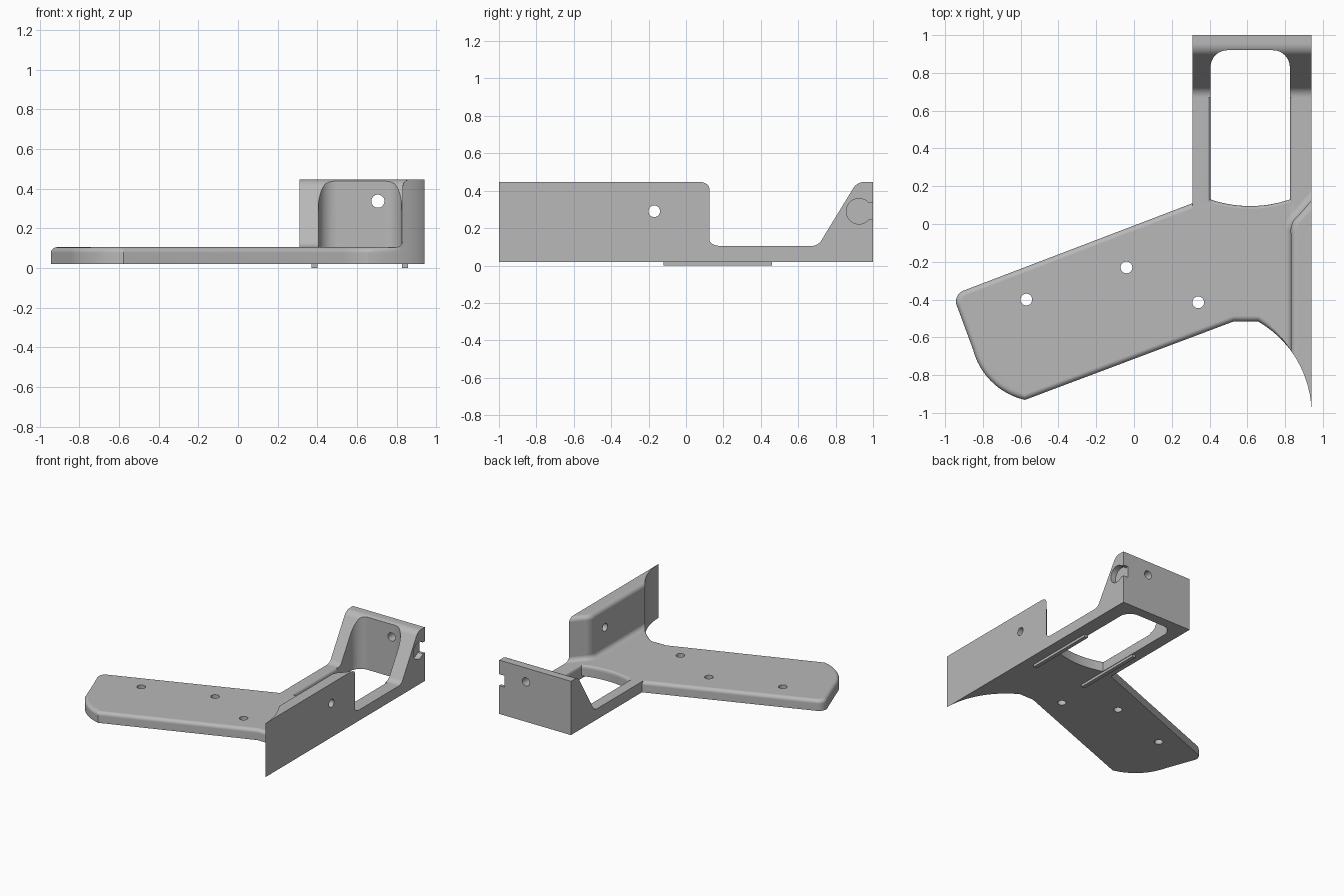
import bpy, bmesh, math
from mathutils import Vector

if "Cube" in bpy.data.objects:
    bpy.data.objects.remove(bpy.data.objects["Cube"])

mat = bpy.data.materials.new("plain grey")
mat.diffuse_color = (0.48, 0.48, 0.48, 1)
mat.use_nodes = True
mat.node_tree.nodes["Principled BSDF"].inputs["Base Color"].default_value = mat.diffuse_color

BOT, TOP, HIGH = 0.02, 0.105, 0.447
N = 7


def arc(p0, p1, p2, n=N):
    """Points on the circle through three points, p1 always included."""
    (ax, ay), (bx, by), (cx, cy) = p0, p1, p2
    d = 2 * (ax * (by - cy) + bx * (cy - ay) + cx * (ay - by))
    sa, sb, sc = ax * ax + ay * ay, bx * bx + by * by, cx * cx + cy * cy
    ux = (sa * (by - cy) + sb * (cy - ay) + sc * (ay - by)) / d
    uy = (sa * (cx - bx) + sb * (ax - cx) + sc * (bx - ax)) / d
    r = math.hypot(ax - ux, ay - uy)
    ang = [math.atan2(y - uy, x - ux) for x, y in (p0, p1, p2)]
    pts = [p0]
    for s, e, end in ((ang[0], ang[1], p1), (ang[1], ang[2], p2)):
        sweep = (e - s + math.pi) % (2 * math.pi) - math.pi
        pts += [(ux + r * math.cos(s + sweep * k / n), uy + r * math.sin(s + sweep * k / n))
                for k in range(1, n)] + [end]
    return pts


def circle(x, y, r, n=40):
    return [(x + r * math.cos(2 * math.pi * k / n), y + r * math.sin(2 * math.pi * k / n))
            for k in range(n)]


def rect(x0, y0, x1, y1):
    return [(x0, y0), (x1, y0), (x1, y1), (x0, y1)]


def offset(pts, dist, t):
    """Move each edge towards its left by t * dist(edge midpoint)."""
    P = [Vector(p) for p in pts]
    n, out = len(P), []
    E = [(P[(i + 1) % n] - P[i]).normalized() for i in range(n)]
    D = [t * dist(*((P[(i + 1) % n] + P[i]) / 2)) for i in range(n)]
    for i in range(n):
        e0, e1, d0, d1 = E[i - 1], E[i], D[i - 1], D[i]
        c = e0.x * e1.y - e0.y * e1.x
        if abs(c) < 0.25:
            m = (e0 + e1).normalized()
            out.append(P[i] + Vector((-m.y, m.x)) * (d0 + d1) / 2)
        else:
            out.append(P[i] + (e1 * d0 - e0 * d1) / c)
    return out


def solid(name, loops, levels, axis="z"):
    """Stack offset outlines (outer loop, then holes) along an axis and cap them."""
    place = {"z": lambda u, v, w: (u, v, w), "x": lambda u, v, w: (w, u, v),
             "y": lambda u, v, w: (u, w, v)}[axis]
    bm = bmesh.new()
    caps = [[], []]
    for pts, dist in loops:
        rings = [[bm.verts.new(place(p[0], p[1], w)) for p in offset(pts, dist, t)]
                 for w, t in levels]
        n = len(pts)
        for a, b in zip(rings, rings[1:]):
            for i in range(n):
                j = (i + 1) % n
                bm.faces.new((a[i], a[j], b[j], b[i]))
        for cap, ring in zip(caps, (rings[0], rings[-1])):
            cap.append(ring)
    for cap in caps:
        if len(cap) == 1:
            bm.faces.new(cap[0])
        else:
            edges = [bm.edges.get((r[i - 1], r[i])) for r in cap for i in range(len(r))]
            bmesh.ops.triangle_fill(bm, edges=edges, use_beauty=True)
    bmesh.ops.recalc_face_normals(bm, faces=bm.faces)
    me = bpy.data.meshes.new(name)
    bm.to_mesh(me)
    bm.free()
    me.materials.append(mat)
    ob = bpy.data.objects.new(name, me)
    bpy.context.collection.objects.link(ob)
    return ob


def prism(name, pts, w0, w1, axis="z"):
    return solid(name, [(pts, lambda x, y: 0)], [(w0, 0), (w1, 0)], axis)


def combine(ob, other, op):
    bpy.context.view_layer.objects.active = ob
    m = ob.modifiers.new("bool", "BOOLEAN")
    m.operation, m.solver, m.object = op, "EXACT", other
    bpy.ops.object.modifier_apply(modifier=m.name)
    bpy.data.objects.remove(other)


def round_top(top, r, n=5):
    steps = [k / n * math.pi / 2 for k in range(n + 1)]
    return [(top - r + r * math.sin(a), 1 - math.cos(a)) for a in steps]


# Base plate: slanted arm plus open frame, rounded top rim
bite = arc((0.655, -0.515), (0.83, -0.67), (0.94, -1.0))
outline = ([(0.94, 1), (0.31, 1), (0.31, 0.11)]
           + arc((-0.895, -0.35), (-0.937, -0.385), (-0.935, -0.44))
           + arc((-0.852, -0.665), (-0.735, -0.852), (-0.577, -0.931))
           + [(0.53, -0.515)] + bite)
corner = 0.09 * (1 - math.sqrt(0.5))
left_corner = arc((0.405, 0.83), (0.405 + corner, 0.92 - corner), (0.495, 0.92), 5)
right_corner = [(1.23 - x, y) for x, y in reversed(left_corner)]
window = left_corner + right_corner + arc((0.825, 0.13), (0.615, 0.095), (0.405, 0.13))


def rim(x, y):
    if x > 0.93 or y > 0.2:
        return 0
    return 0.028 * min(1, max(0, (0.83 - x) / 0.15))


body = solid("bracket_body", [(outline, rim), (window, lambda x, y: 0.015)],
             [(BOT, 0)] + round_top(TOP, 0.028))

# Back wall with sloping side gussets, pocket cut to the window shape
gusset = ([(0.67, BOT), (1, BOT), (1, HIGH)]
          + arc((0.955, HIGH), (0.918, 0.437), (0.892, 0.41))
          + arc((0.727, 0.14), (0.705, 0.115), (0.67, TOP)))
back = prism("back_wall", gusset, 0.31, 0.94, "x")
pocket = [(0.405, 0.5)] + left_corner + right_corner + [(0.825, 0.5)]
combine(back, prism("pocket_cutter", pocket, -0.5, 1), "DIFFERENCE")
combine(body, back, "UNION")

# Side wall: rounded top edge, flared foot, slanted end
wall = ([(0.94, -1), (0.94, 0.125)]
        + arc((0.868, 0.043), (0.838, 0.005), (0.83, -0.05), 4) + bite[N:-1])
flare = [(TOP + 0.035 * (1 - math.cos(a)), math.sin(a) - 1)
         for a in (k / 5 * math.pi / 2 for k in range(6))]
side = solid("side_wall",
             [(wall, lambda x, y: 0 if x > 0.935 or y < -0.68 else 0.035)],
             [(0.09, -1)] + flare + round_top(HIGH, 0.035))
combine(body, side, "UNION")

# Screw holes through plate, side wall and back wall
for x, y in ((-0.57, -0.4), (-0.04, -0.23), (0.34, -0.415)):
    combine(body, prism("hole_cutter", circle(x, y, 0.031), -0.2, 0.3), "DIFFERENCE")
combine(body, prism("hole_cutter", circle(-0.17, 0.29, 0.031), 0.7, 1.1, "x"), "DIFFERENCE")
combine(body, prism("hole_cutter", circle(0.705, 0.337, 0.033), 0.8, 1.1, "y"), "DIFFERENCE")

# Round recess with a slot open to the back
combine(body, prism("recess_cutter", circle(0.925, 0.29, 0.068), 0.895, 1.1, "x"), "DIFFERENCE")
combine(body, prism("slot_cutter", rect(0.925, 0.245, 1.1, 0.335), 0.895, 1.1, "x"), "DIFFERENCE")

# Smooth fillets, crisp edges
bpy.ops.object.select_all(action="DESELECT")
body.select_set(True)
bpy.context.view_layer.objects.active = body
bpy.ops.object.shade_smooth_by_angle(angle=math.radians(30))
wn = body.modifiers.new("weighted", "WEIGHTED_NORMAL")
wn.keep_sharp = True

# Two guide ribs underneath
for name, x in (("left_rib", 0.371), ("right_rib", 0.826)):
    prism(name, rect(x, -0.12, x + 0.03, 0.46), 0, BOT)
